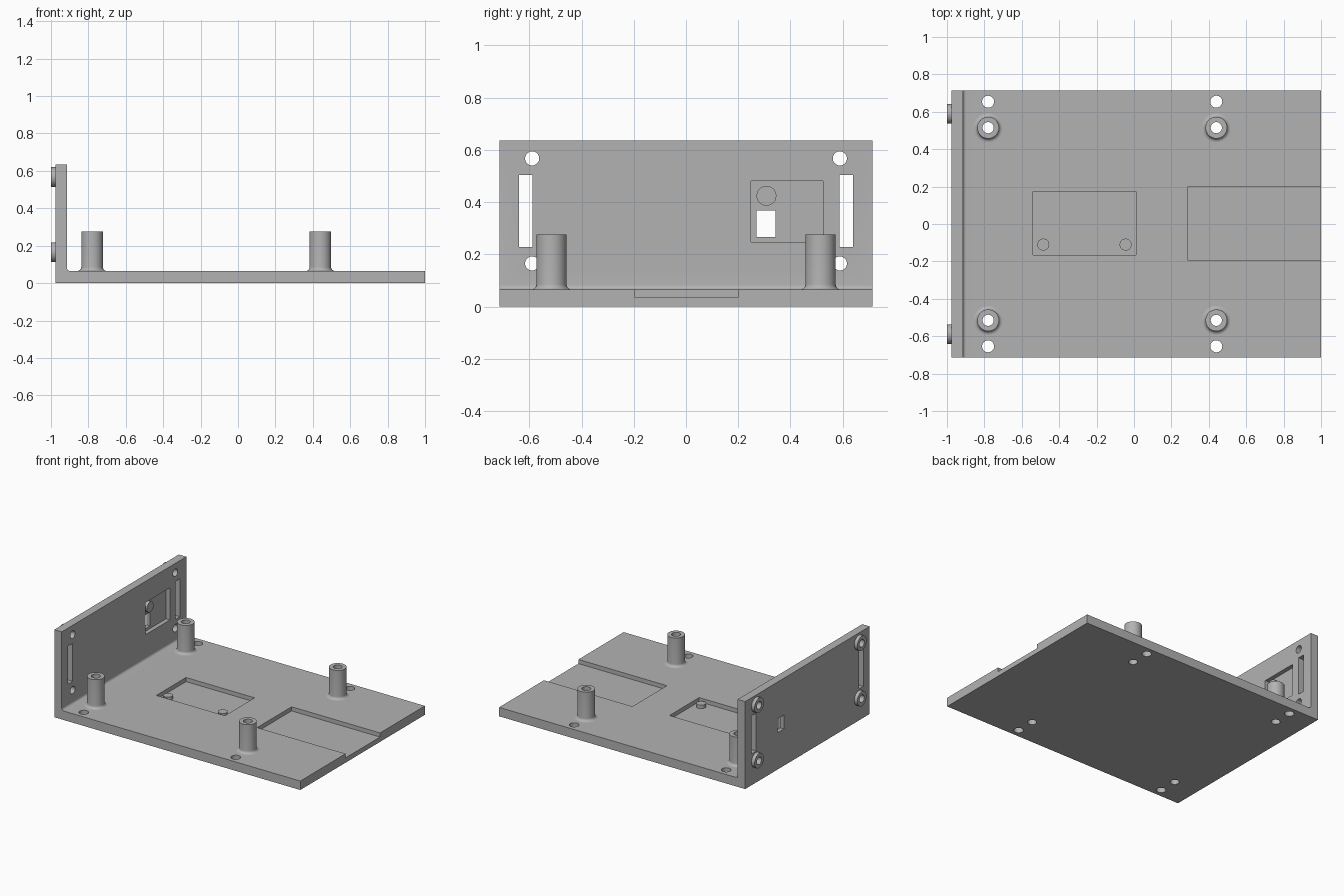
import bpy, bmesh, math
from mathutils import Matrix, Vector

cube = bpy.data.objects.get("Cube")
if cube:
    bpy.data.objects.remove(cube, do_unlink=True)

grey = bpy.data.materials.new("plain grey")
grey.use_nodes = True
grey.diffuse_color = (0.45, 0.45, 0.45, 1)
grey.node_tree.nodes["Principled BSDF"].inputs["Base Color"].default_value = grey.diffuse_color

HALF, FLOOR, BACK, INNER = 0.714, 0.065, -0.975, -0.915
TURN_X = Matrix.Rotation(math.pi / 2, 4, 'Y')  # turns +z to +x


def make(name, bm):
    mesh = bpy.data.meshes.new(name)
    bmesh.ops.recalc_face_normals(bm, faces=bm.faces)
    bm.to_mesh(mesh)
    bm.free()
    mesh.materials.append(grey)
    obj = bpy.data.objects.new(name, mesh)
    bpy.context.collection.objects.link(obj)
    return obj


def box(name, lo, hi):
    bm = bmesh.new()
    lo, hi = Vector(lo), Vector(hi)
    size = Matrix.Diagonal(hi - lo).to_4x4()
    bmesh.ops.create_cube(bm, size=1, matrix=Matrix.Translation((lo + hi) / 2) @ size)
    return make(name, bm)


def cylinder(name, at, r, h, turn=Matrix()):
    """Closed cylinder whose base centre is at the given point."""
    bm = bmesh.new()
    place = Matrix.Translation(at) @ turn @ Matrix.Translation((0, 0, h / 2))
    bmesh.ops.create_cone(bm, cap_ends=True, segments=32, radius1=r, radius2=r,
                          depth=h, matrix=place)
    return make(name, bm)


def lathe(name, at, profile, turn=Matrix()):
    """Spin (radius, height) points round the local z axis."""
    bm = bmesh.new()
    verts = [bm.verts.new((r, 0, z)) for r, z in profile]
    edges = [bm.edges.new(pair) for pair in zip(verts, verts[1:])]
    bmesh.ops.spin(bm, geom=verts + edges, cent=(0, 0, 0), axis=(0, 0, 1),
                   angle=math.tau, steps=32)
    bmesh.ops.remove_doubles(bm, verts=bm.verts, dist=1e-5)
    bmesh.ops.transform(bm, matrix=Matrix.Translation(at) @ turn, verts=bm.verts)
    return make(name, bm)


def smooth(obj):
    bpy.ops.object.select_all(action='DESELECT')
    obj.select_set(True)
    bpy.context.view_layer.objects.active = obj
    bpy.ops.object.shade_smooth_by_angle(angle=math.radians(35))


# Floor and end wall: one L section with a rounded inner corner
R = 0.018
section = [(BACK, 0), (1, 0), (1, FLOOR)]
for i in range(7):
    a = math.radians(270 - 15 * i)
    section.append((INNER + R + R * math.cos(a), FLOOR + R + R * math.sin(a)))
section += [(INNER, 0.635), (BACK, 0.635)]
bm = bmesh.new()
face = bm.faces.new([bm.verts.new((x, -HALF, z)) for x, z in section])
out = bmesh.ops.extrude_face_region(bm, geom=[face])
bmesh.ops.translate(bm, vec=(0, 2 * HALF, 0),
                    verts=[v for v in out["geom"] if isinstance(v, bmesh.types.BMVert)])
body = make("base_and_end_wall", bm)

# Cutters: floor pockets, wall pocket and window
cutters = [
    box("cut_floor_pocket", (-0.54, -0.165, 0.035), (0.01, 0.175, 0.2)),
    box("cut_edge_pocket", (0.29, -0.195, 0.035), (1.1, 0.2, 0.2)),
    box("cut_wall_pocket", (-0.945, 0.248, 0.248), (-0.8, 0.525, 0.481)),
    box("cut_window", (-1.1, 0.27, 0.267), (-0.8, 0.343, 0.367)),
]
posts = [(x, s * 0.515) for x in (-0.78, 0.44) for s in (-1, 1)]
mounts = [(s * 0.589, z) for s in (-1, 1) for z in (0.165, 0.567)]
for x, y in posts:
    cutters.append(cylinder("cut_post_hole", (x, y, -0.1), 0.03, 0.4))
    cutters.append(cylinder("cut_floor_hole", (x, math.copysign(0.654, y), -0.1), 0.032, 0.4))
for y, z in mounts:
    cutters.append(cylinder("cut_wall_hole", (-1.1, y, z), 0.027, 0.3, TURN_X))
for s in (-1, 1):
    y0, y1 = sorted((s * 0.588, s * 0.64))
    cutters.append(box("cut_slot", (-1.1, y0, 0.228), (-0.8, y1, 0.503)))

# Apply the cuts, then drop the cutters
for c in cutters:
    c.hide_render = True
    mod = body.modifiers.new(c.name, 'BOOLEAN')
    mod.operation, mod.solver, mod.object = 'DIFFERENCE', 'EXACT', c
graph = bpy.context.evaluated_depsgraph_get()
cut_mesh = bpy.data.meshes.new_from_object(body.evaluated_get(graph))
body.modifiers.clear()
body.data = cut_mesh
for c in cutters:
    bpy.data.objects.remove(c, do_unlink=True)
smooth(body)

# Hollow standoffs with a flared foot
F = 0.02
foot = [(0.058 + F - F * math.sin(math.radians(a)), F - F * math.cos(math.radians(a)))
        for a in range(0, 91, 15)]
for i, (x, y) in enumerate(posts):
    smooth(lathe(f"standoff_{i + 1}", (x, y, FLOOR),
                 foot + [(0.058, 0.21), (0.03, 0.21), (0.03, 0)]))

# Raised rings round the wall holes, on the outside
for i, (y, z) in enumerate(mounts):
    smooth(lathe(f"wall_ring_{i + 1}", (-1, y, z),
                 [(0.027, 0.025), (0.027, 0), (0.053, 0), (0.053, 0.025)], TURN_X))

# Locating pegs inside the pockets
for i, x in enumerate((-0.485, -0.045)):
    smooth(cylinder(f"floor_peg_{i + 1}", (x, -0.11, 0.03), 0.032, 0.03))
smooth(cylinder("wall_peg", (-0.95, 0.308, 0.424), 0.038, 0.03, TURN_X))
